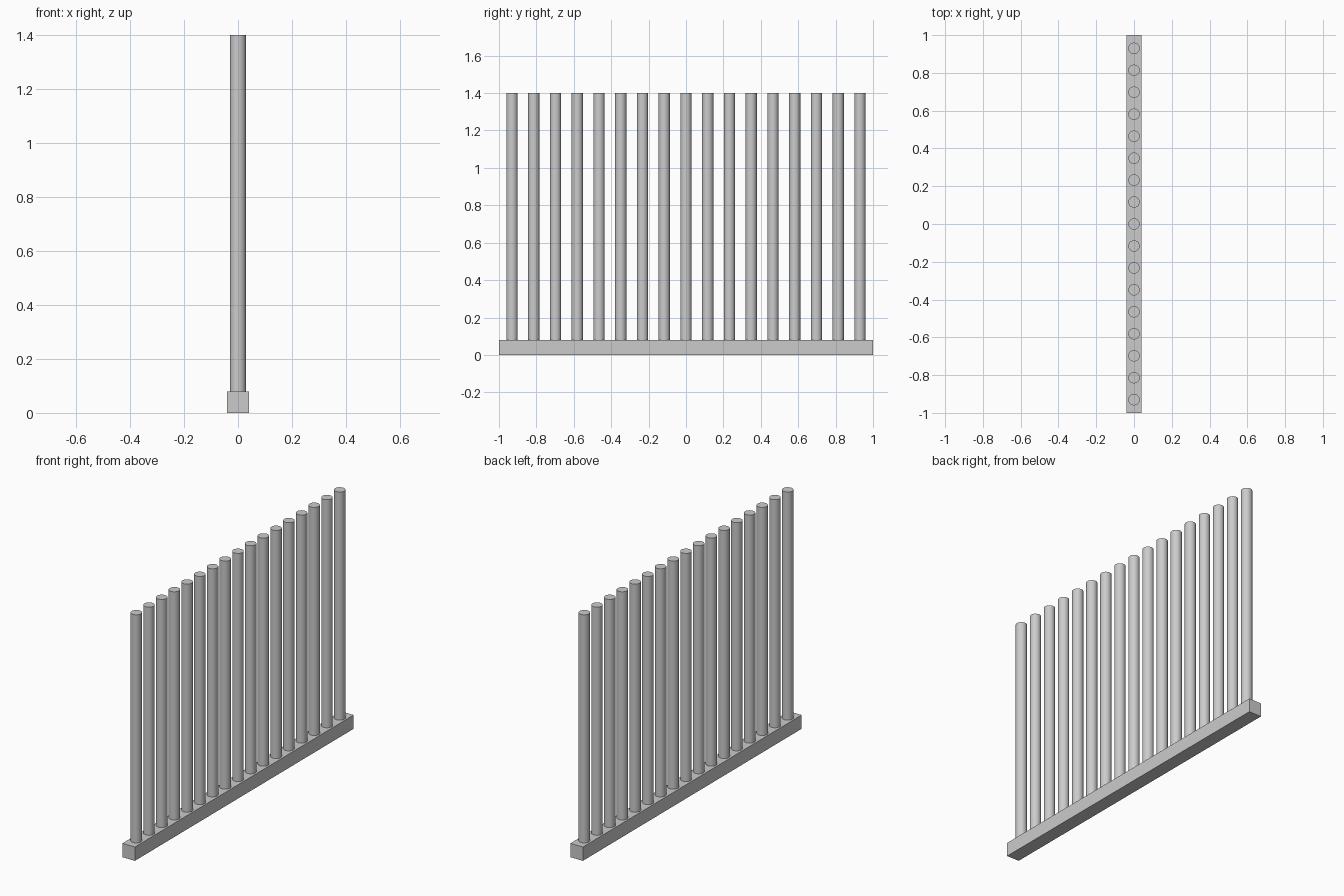
import bpy
import math

if "Cube" in bpy.data.objects:
    bpy.data.objects.remove(bpy.data.objects["Cube"])

BASE_H = 0.08
TOP = 1.40
RADIUS = 0.03
COUNT = 17
END_Y = 0.93

# Base rail
bpy.ops.mesh.primitive_cube_add(size=1, location=(0, 0, BASE_H / 2))
rail = bpy.context.object
rail.name = "base_rail"
rail.scale = (0.08, 2.0, BASE_H)
bpy.ops.object.transform_apply(location=False, rotation=False, scale=True)

# Row of evenly spaced upright round bars
for i in range(COUNT):
    y = -END_Y + 2 * END_Y * i / (COUNT - 1)
    bpy.ops.mesh.primitive_cylinder_add(
        vertices=32, radius=RADIUS, depth=TOP - BASE_H,
        location=(0, y, (TOP + BASE_H) / 2))
    bar = bpy.context.object
    bar.name = f"upright_bar_{i + 1:02d}"
    bpy.ops.object.shade_smooth_by_angle(angle=math.radians(30))
